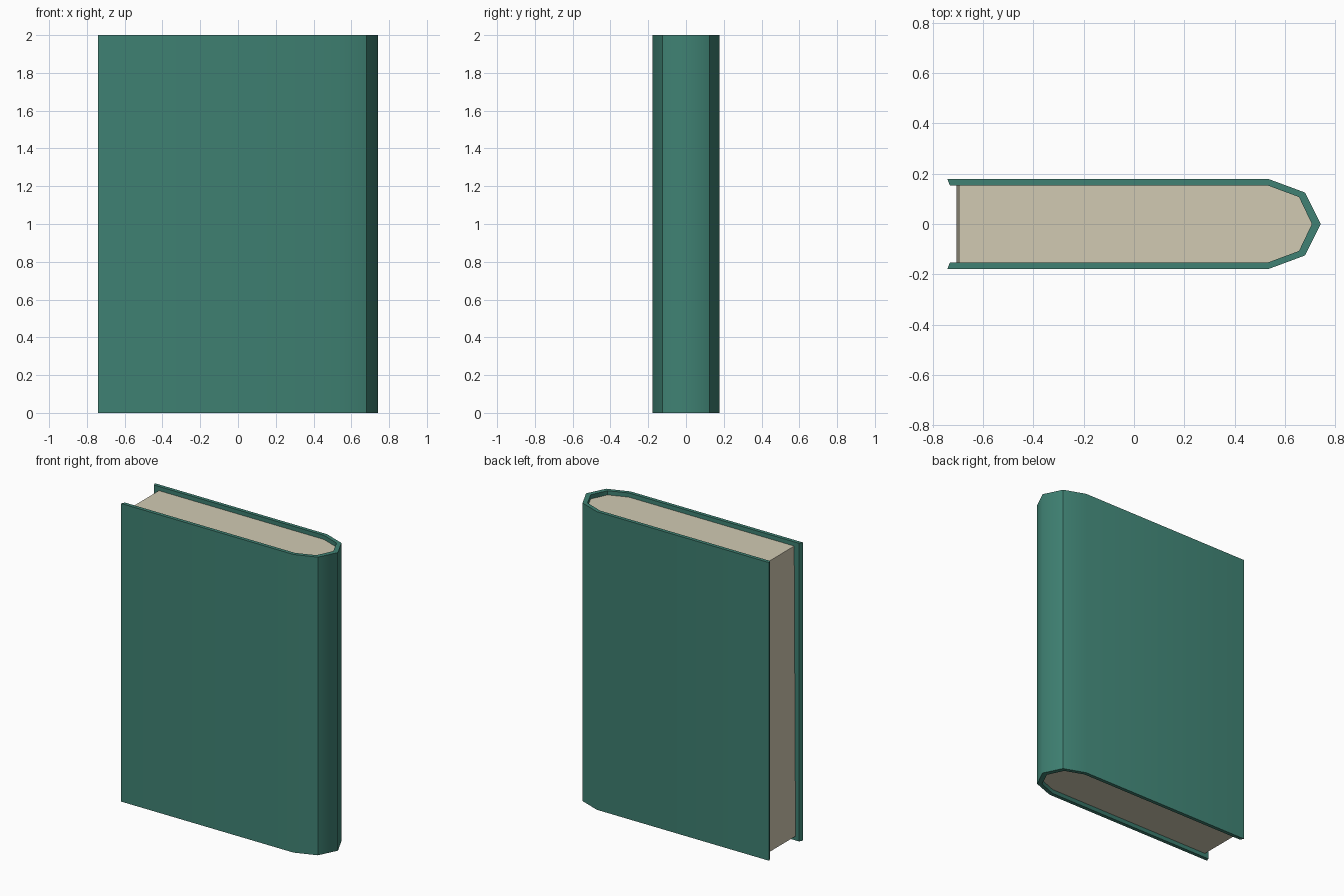
import bpy
import bmesh

if "Cube" in bpy.data.objects:
    bpy.data.objects.remove(bpy.data.objects["Cube"])


def material(name, rgb):
    m = bpy.data.materials.new(name)
    m.diffuse_color = (*rgb, 1.0)
    m.use_nodes = True
    m.node_tree.nodes["Principled BSDF"].inputs["Base Color"].default_value = m.diffuse_color
    return m


def mirrored(half):
    # mirror a half outline (y >= 0, ending on the y = 0 tip) across y
    return half + [(x, -y) for x, y in reversed(half) if y > 0]


def add_object(name, bm, mat):
    bmesh.ops.recalc_face_normals(bm, faces=bm.faces)
    me = bpy.data.meshes.new(name)
    bm.to_mesh(me)
    bm.free()
    me.materials.append(mat)
    ob = bpy.data.objects.new(name, me)
    bpy.context.collection.objects.link(ob)
    return ob


green = material("green cloth", (0.050, 0.222, 0.172))
cream = material("cream paper", (0.64, 0.59, 0.45))

# Half outlines seen from above, from the open edge round to the spine tip
outer = mirrored([(-0.742, 0.178), (0.537, 0.178), (0.68, 0.125), (0.742, 0)])
inner = mirrored([(-0.732, 0.154), (0.53, 0.154), (0.656, 0.107), (0.707, 0)])

# Cover: strips between the outer and inner outlines, wrapped round the spine
bm = bmesh.new()
rings = []
for o, i in zip(outer, inner):
    rings.append([bm.verts.new((*p, z)) for p, z in
                  ((o, 0), (o, 2), (i, 2), (i, 0))])
for a, b in zip(rings, rings[1:]):
    for k in range(4):
        n = (k + 1) % 4
        f = bm.faces.new((a[k], b[k], b[n], a[n]))
        f.smooth = k in (0, 2)          # outside and inside are rounded
for end in (rings[0], rings[-1]):
    bm.faces.new(end)
# crisp rims, and a crisp crease on each side of the spine
for e in bm.edges:
    u, v = e.verts
    upright = abs(u.co.z - v.co.z) > 1
    if not upright or 0.6 < u.co.x < 0.7:
        e.smooth = False
add_object("cover", bm, green)

# Page block: recessed at top and bottom, its fore edge leaning slightly
bm = bmesh.new()
levels = []
for z, fore in ((0.028, -0.705), (1.972, -0.695)):
    pts = [(fore, y) if x < 0 else (x, y) for x, y in inner]
    levels.append([bm.verts.new((x, y, z)) for x, y in pts])
low, high = levels
bm.faces.new(low)
bm.faces.new(high)
for k in range(len(low)):
    n = (k + 1) % len(low)
    bm.faces.new((low[k], low[n], high[n], high[k]))
add_object("pages", bm, cream)
